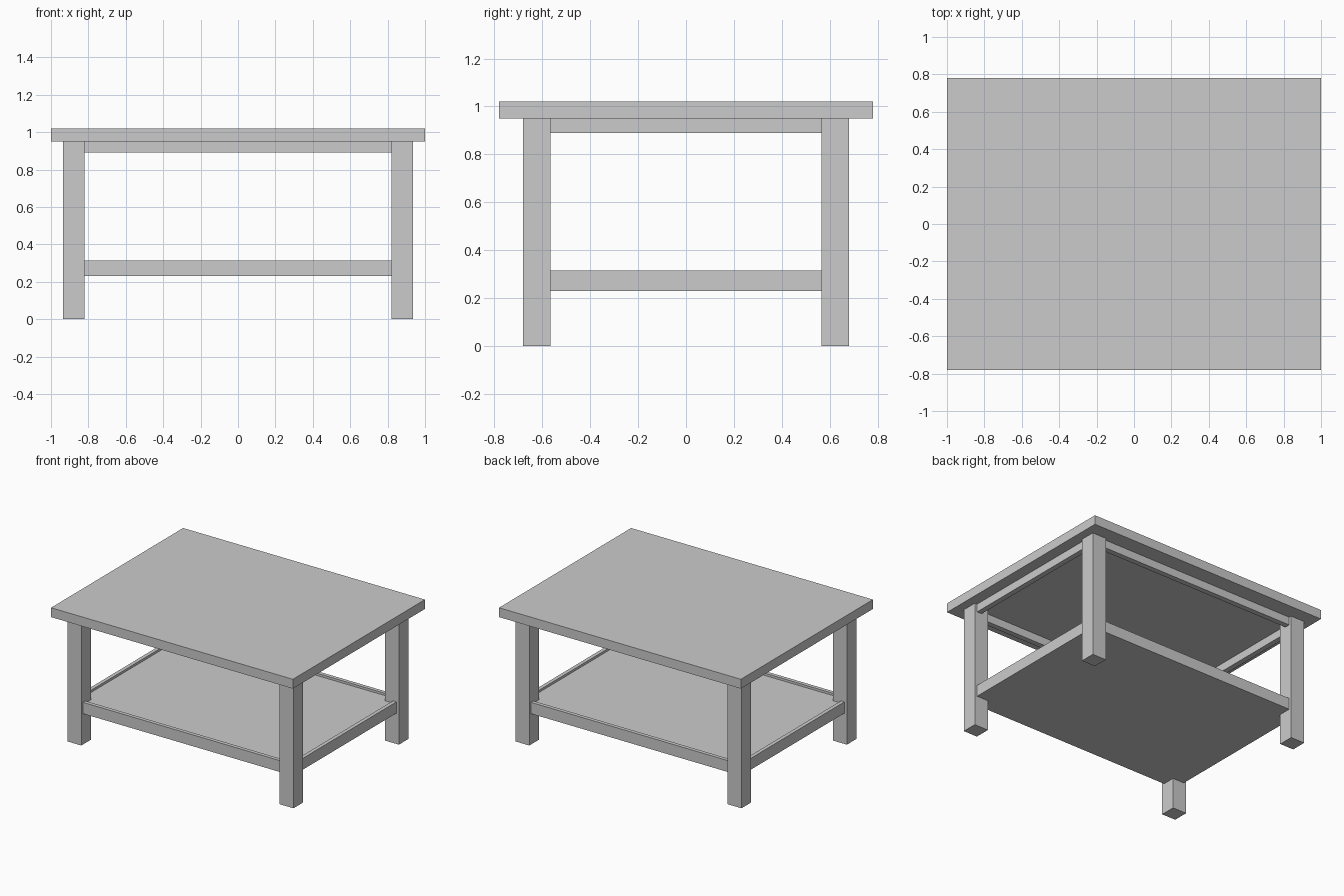
import bpy, bmesh

if "Cube" in bpy.data.objects:
    bpy.data.objects.remove(bpy.data.objects["Cube"])


def box(name, x, y, z):
    """Box object from (min, max) ranges on each axis."""
    bm = bmesh.new()
    bmesh.ops.create_cube(bm, size=1)
    for v in bm.verts:
        v.co = [r[0] if c < 0 else r[1] for c, r in zip(v.co, (x, y, z))]
    mesh = bpy.data.meshes.new(name)
    bm.to_mesh(mesh)
    bm.free()
    obj = bpy.data.objects.new(name, mesh)
    bpy.context.collection.objects.link(obj)
    return obj


def span(a, b, side):
    return tuple(sorted((a * side, b * side)))


LEG_X, LEG_Y = (0.82, 0.935), (0.565, 0.68)
RAIL_X, RAIL_Y = 0.915, 0.66      # outer faces of the rails
RAIL = 0.04                       # rail thickness

# Table top
box("table_top", (-1, 1), (-0.78, 0.78), (0.95, 1.02))

# Four square legs
for sx, nx in ((-1, "left"), (1, "right")):
    for sy, ny in ((-1, "front"), (1, "back")):
        box(f"{ny}_{nx}_leg", span(*LEG_X, sx), span(*LEG_Y, sy), (0, 0.95))

# Aprons under the top, running between the legs
for s, ny, nx in ((-1, "front", "left"), (1, "back", "right")):
    box(f"{ny}_apron", (-LEG_X[0], LEG_X[0]), span(RAIL_Y - RAIL, RAIL_Y, s), (0.89, 0.95))
    box(f"{nx}_apron", span(RAIL_X - RAIL, RAIL_X, s), (-LEG_Y[0], LEG_Y[0]), (0.89, 0.95))

# Lower shelf: raised rim with a slightly recessed panel
shelf = box("lower_shelf", (-RAIL_X, RAIL_X), (-RAIL_Y, RAIL_Y), (0.23, 0.315))
bm = bmesh.new()
bm.from_mesh(shelf.data)
bm.normal_update()
top = max(bm.faces, key=lambda f: f.calc_center_median().z)
bmesh.ops.inset_region(bm, faces=[top], thickness=RAIL)
panel = bmesh.ops.extrude_discrete_faces(bm, faces=[top])["faces"][0]
bmesh.ops.translate(bm, verts=panel.verts, vec=(0, 0, -0.017))
bmesh.ops.recalc_face_normals(bm, faces=bm.faces)
bm.to_mesh(shelf.data)
bm.free()
